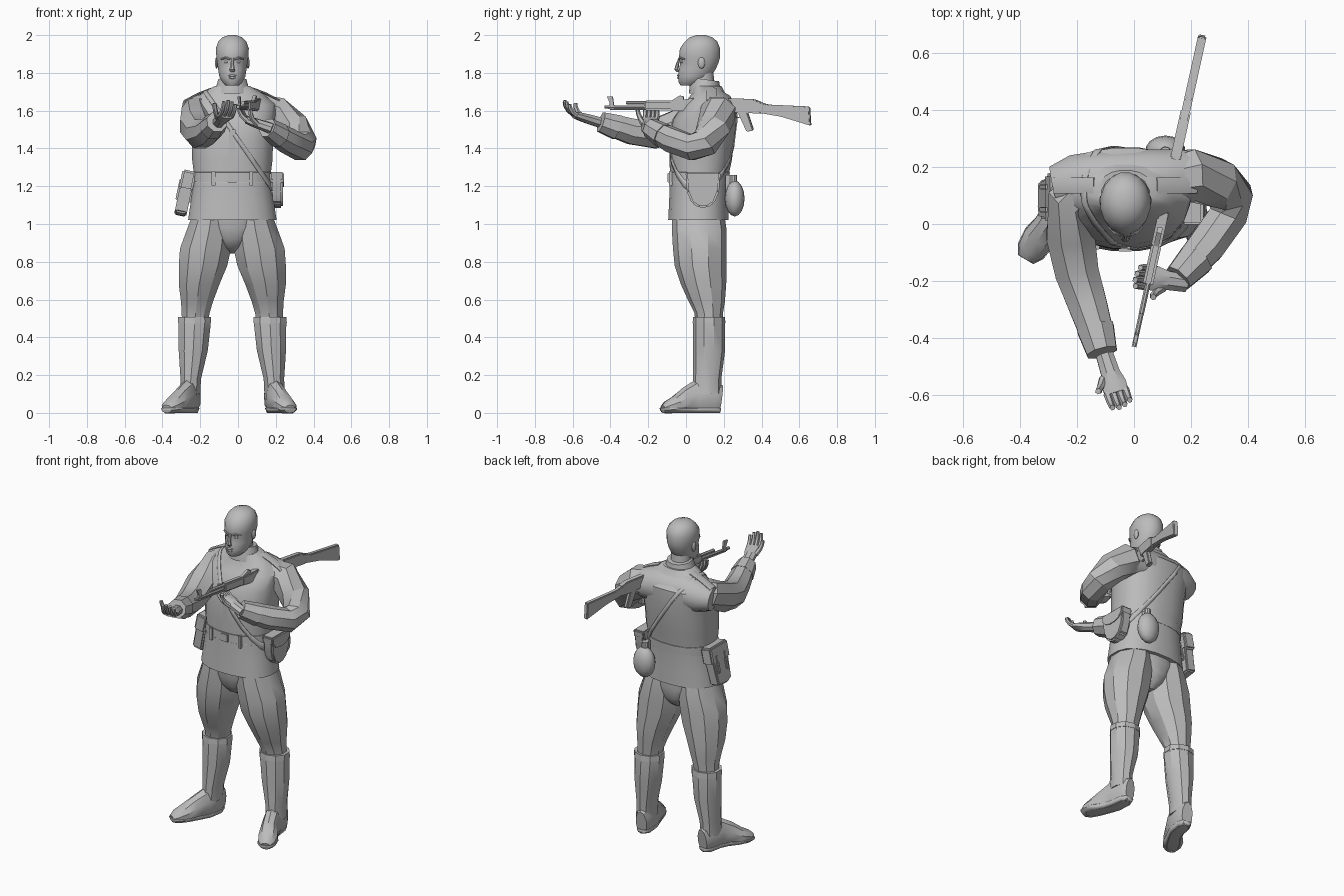
import bpy, bmesh
from math import cos, sin, pi, radians, copysign
from mathutils import Vector as V, Matrix

if "Cube" in bpy.data.objects:
    bpy.data.objects.remove(bpy.data.objects["Cube"])

grey = bpy.data.materials.new("plain_grey")
grey.use_nodes = True
grey.diffuse_color = (0.5, 0.5, 0.5, 1)
grey.node_tree.nodes["Principled BSDF"].inputs["Base Color"].default_value = (0.5, 0.5, 0.5, 1)
MID = -0.03  # body centre line


def finish(name, bm, angle=32):
    bmesh.ops.recalc_face_normals(bm, faces=bm.faces)
    me = bpy.data.meshes.new(name)
    bm.to_mesh(me)
    bm.free()
    me.materials.append(grey)
    ob = bpy.data.objects.new(name, me)
    bpy.context.collection.objects.link(ob)
    bpy.ops.object.select_all(action="DESELECT")
    ob.select_set(True)
    bpy.context.view_layer.objects.active = ob
    bpy.ops.object.shade_smooth_by_angle(angle=radians(angle))
    return ob


def tube(name, rings, n=8, flat=False, up=(0, 0, 1), floor=False, power=1):
    """Loft elliptical rings (x, y, z, side radius, up radius); power under 1 squares them."""
    bm = bmesh.new()
    pts = [V(r[:3]) for r in rings]
    loops = []
    for i, r in enumerate(rings):
        a, b = r[3], r[-1]
        if flat:
            side, top = V((1, 0, 0)), V((0, 1, 0))
        else:
            t = V()
            if i:
                t += (pts[i] - pts[i - 1]).normalized()
            if i < len(pts) - 1:
                t += (pts[i + 1] - pts[i]).normalized()
            side = t.cross(V(up)).normalized()
            top = side.cross(t).normalized()
        loop = []
        for k in range(n):
            u, v = (copysign(abs(f) ** power, f) for f in
                    (cos(2 * pi * (k + 0.5) / n), sin(2 * pi * (k + 0.5) / n)))
            co = pts[i] + side * a * u + top * b * v
            if floor:
                co.z = max(co.z, 0)
            loop.append(bm.verts.new(co))
        loops.append(loop)
    for p, q in zip(loops, loops[1:]):
        for k in range(n):
            bm.faces.new((p[k], p[(k + 1) % n], q[(k + 1) % n], q[k]))
    bm.faces.new(loops[0])
    bm.faces.new(loops[-1])
    return finish(name, bm)


def plate(name, outline, thick, matrix, bevel=0):
    """Extrude a (y, z) outline along local x."""
    bm = bmesh.new()
    f = bm.faces.new([bm.verts.new((-thick / 2, y, z)) for y, z in outline])
    ext = bmesh.ops.extrude_face_region(bm, geom=[f])
    moved = [e for e in ext["geom"] if isinstance(e, bmesh.types.BMVert)]
    bmesh.ops.translate(bm, verts=moved, vec=(thick, 0, 0))
    if bevel:
        bmesh.ops.bevel(bm, geom=bm.edges[:], offset=bevel, segments=2, affect="EDGES")
    bm.transform(matrix)
    return finish(name, bm)


def ball(name, loc, size, seg=14):
    bm = bmesh.new()
    bmesh.ops.create_uvsphere(bm, u_segments=seg, v_segments=seg // 2 + 1, radius=1)
    bm.transform(Matrix.Translation(loc) @ Matrix.Diagonal((*size, 1)))
    return finish(name, bm, 50)


def band(name, source, point, normal, width, thick):
    """Cut a strip out of a surface and thicken it."""
    bm = bmesh.new()
    bm.from_mesh(source.data)
    no = V(normal).normalized()
    for s in (1, -1):
        bmesh.ops.bisect_plane(bm, geom=bm.verts[:] + bm.edges[:] + bm.faces[:],
                               plane_co=V(point) + no * s * width / 2, plane_no=no * s, clear_outer=True)
    ob = finish(name, bm)
    mod = ob.modifiers.new("thickness", "SOLIDIFY")
    mod.thickness, mod.offset = thick, 1
    return ob


def rect(y0, y1, z0, z1):
    return [(y0, z0), (y1, z0), (y1, z1), (y0, z1)]


def hand(name, wrist, direction, normal, sign, curl):
    d, up = V(direction).normalized(), V(normal)
    side = d.cross(up).normalized()
    up = side.cross(d)
    w = V(wrist)
    tube(name + "_palm", [(*(w + d * s), a, b) for s, a, b in
         ((-.05, .033, .03), (.02, .036, .027), (.06, .047, .024), (.095, .046, .019))], 8, up=up)

    def digit(label, base, angle, lengths, r, heading):
        p, rings = base, [(*base, r, r)]
        for length in lengths:
            angle += curl
            p = p + (heading * cos(angle) + up * sin(angle)) * length
            r *= 0.9
            rings.append((*p, r, r))
        tube(name + label, rings, 6, up=side)

    for i, length in enumerate((.038, .042, .039, .032)):
        off = (1.5 - i) * 0.022 * sign
        digit(f"_finger_{i + 1}", w + d * .088 + side * off, 0, (length, length * .8, length * .6), .0135, d)
    digit("_thumb", w + d * .03 + side * sign * .03, .1, (.04, .033, .022), .015,
          (d + side * sign * .6).normalized())


# Tunic, belt and shoulder strap
torso = tube("tunic", [(MID, cy, z, a, b) for z, cy, a, b in (
    (1.02, .065, .237, .161), (1.12, .067, .222, .158), (1.22, .07, .208, .157), (1.27, .072, .206, .158),
    (1.34, .078, .215, .167), (1.45, .085, .218, .172), (1.55, .1, .228, .17), (1.63, .125, .235, .142),
    (1.69, .12, .165, .09), (1.73, .11, .095, .078))], 20, flat=True, power=.85)
tube("shoulder_yoke", [(MID + x, y, z, a, b) for x, y, z, a, b in (
    (-.25, .13, 1.585, .075, .07), (-.18, .145, 1.59, .1, .095), (-.09, .15, 1.6, .11, .112),
    (.09, .155, 1.6, .11, .112), (.18, .165, 1.59, .1, .095), (.26, .17, 1.58, .085, .07))], 12)
band("belt", torso, (0, 0, 1.245), (0, 0, 1), .05, .005)
band("shoulder_strap", torso, (-.05, 0, 1.52), (1.45, 0, 1), .022, .005)
plate("belt_buckle", rect(-.008, .008, 1.22, 1.27), .05, Matrix.Translation((MID, -.089, 0)), .003)
for x in (-.13, .07):
    plate("belt_loop", rect(-.01, .01, 1.2, 1.28), .02, Matrix.Translation((x, -.08, 0)), .003)
plate("tunic_placket", rect(-.004, .004, 1.3, 1.5), .035, Matrix.Translation((MID, -.083, 0)))
tube("collar", [(MID, .1, 1.69, .1, .085), (MID, .1, 1.735, .085, .08), (MID, .104, 1.765, .076, .072)], 14,
     up=(0, 1, 0))
for s in (1, -1):
    tube("shoulder_board", [(MID + s * x, .135, z, .03, .006)
                            for x, z in ((.11, 1.717), (.18, 1.69), (.25, 1.653))], 8)

# Head
tube("neck", [(MID, .1, 1.66, .065), (MID, .09, 1.74, .062), (MID, .085, 1.84, .06)], 12, flat=True)
tube("head", [(MID, cy, z, a, b) for z, cy, a, b in (
    (1.733, .015, .034, .045), (1.75, .026, .054, .066), (1.78, .045, .07, .089), (1.82, .06, .077, .099),
    (1.85, .07, .081, .103), (1.88, .071, .086, .111), (1.93, .074, .089, .108), (1.965, .08, .076, .088),
    (1.988, .08, .054, .062), (2.0, .08, .02, .025))], 16, flat=True)
tube("nose", [(MID, -.035, 1.878, .009, .006), (MID, -.047, 1.84, .011, .01), (MID, -.05, 1.818, .017, .012),
              (MID, -.042, 1.805, .011, .008)], 8, flat=True)
for z, w in ((1.786, .024), (1.774, .02)):
    ball("lip", (MID, -.04, z), (w, .007, .006), 10)
for s in (1, -1):
    ball("ear", (MID + s * .083, .082, 1.853), (.009, .019, .031), 10)
    ball("eye", (MID + s * .031, -.021, 1.858), (.014, .008, .007), 10)
    tube("brow", [(MID + s * .012, -.037, 1.873, .006), (MID + s * .035, -.032, 1.88, .006),
                  (MID + s * .06, -.009, 1.873, .004)], 6)

# Legs and boots
tube("breeches_seat", [(MID, y, z, a, b) for z, y, a, b in (
    (1.05, .065, .205, .14), (.98, .07, .19, .138), (.92, .073, .13, .128), (.875, .08, .07, .1),
    (.845, .085, .03, .05))], 16, flat=True)
for label, s, turn in (("left", 1, 0), ("right", -1, .045)):
    def leg(part, rows, n=10):
        return tube(f"{label}_{part}", [(MID + s * c, cy, z, a, b) for z, c, cy, a, b in rows], n, flat=True)
    leg("breeches", ((1.05, .11, .065, .105, .138), (.97, .122, .07, .125, .145), (.87, .142, .073, .142, .142),
                     (.78, .155, .077, .135, .137), (.68, .176, .093, .113, .12), (.59, .187, .11, .089, .096),
                     (.53, .194, .12, .078, .076), (.46, .2, .122, .07, .07)))
    leg("boot_shaft", ((.505, .2, .122, .089, .083), (.47, .2, .122, .09, .085), (.33, .207, .122, .081, .085),
                       (.18, .22, .112, .057, .075), (.1, .224, .11, .057, .078)))
    leg("boot_cuff", ((.508, .2, .122, .091, .084), (.475, .2, .122, .093, .087)))
    foot = tube(f"{label}_foot", [(MID + s * (x + turn * max(0, .1 - y) * 4.2), y, z, a, b) for x, y, z, a, b in (
        (.213, .185, .07, .035, .075), (.218, .15, .075, .052, .095), (.228, .06, .075, .054, .1),
        (.25, 0, .06, .052, .075), (.275, -.05, .042, .058, .052), (.295, -.095, .03, .05, .036),
        (.305, -.12, .022, .03, .02))], 10, floor=True)
    band(f"{label}_sole", foot, (0, 0, .014), (0, 0, 1), .024, .005)

# Arms and hands
tube("left_sleeve", [(.13, .15, 1.6, .085), (.2, .17, 1.585, .098), (.29, .145, 1.51, .09), (.34, .1, 1.43, .08),
                     (.33, .03, 1.405, .073), (.255, -.075, 1.445, .07), (.19, -.15, 1.485, .06)])
tube("left_cuff", [(.22, -.12, 1.467, .068), (.155, -.19, 1.51, .054)])
tube("right_sleeve", [(-.15, .14, 1.61, .08), (-.22, .085, 1.585, .088), (-.222, -.04, 1.52, .092),
                      (-.2, -.17, 1.477, .083), (-.16, -.29, 1.49, .073), (-.125, -.4, 1.525, .062)])
tube("right_cuff", [(-.135, -.365, 1.512, .07), (-.112, -.45, 1.54, .057)])
hand("right_hand", (-.088, -.505, 1.552), (.32, -1, .3), (0, .2, 1), 1, .36)
hand("left_hand", (.135, -.2, 1.52), (-1, .15, .35), (.2, -.1, 1), -1, .4)

# Belt equipment
D = [(0, 1.26), (.005, 1.17), (.03, 1.11), (.07, 1.085), (.11, 1.085), (.15, 1.11), (.175, 1.17), (.18, 1.26)]
plate("left_bag", D, .065, Matrix.Translation((.205, 0, 0)), .01)
plate("left_bag_flap", [(y * 1.04 - .003, 1.28 - (1.27 - z) * .5) for y, z in D], .076,
      Matrix.Translation((.205, 0, 0)), .008)
tilt = Matrix.Translation((-.28, .09, 1.17)) @ Matrix.Rotation(radians(12), 4, "Y")
plate("right_pouch", [(-.08, .1), (-.07, -.11), (-.03, -.13), (.06, -.12), (.08, .1)], .065, tilt, .008)
plate("right_pouch_flap", rect(-.087, .087, .01, .115), .074, tilt, .01)
for y in (-.04, .04):
    plate("right_pouch_tab", rect(y - .01, y + .01, -.05, .06), .084, tilt, .003)
ball("canteen", (.11, .258, 1.135), (.07, .052, .095))
tube("canteen_cap", [(.11, .25, 1.21, .022), (.11, .25, 1.26, .02)], 10, flat=True)
plate("canteen_strap", rect(-.015, .015, 1.12, 1.26), .02, Matrix.Translation((.11, .225, 0)), .003)

# Rifle, laid out along its own length and turned to rest through the shoulder
aim = Matrix.Translation((.12, .115, 0)) @ Matrix.Rotation(radians(-12.4), 4, "Z")
for part, outline, thick, bev in (
        ("stock", [(.27, 1.65), (.33, 1.632), (.553, 1.622), (.56, 1.52), (.4, 1.568), (.27, 1.59)], .03, .005),
        ("receiver", [(-.2, 1.6), (.29, 1.585), (.29, 1.645), (.25, 1.662), (-.06, 1.668), (-.2, 1.65)], .036, .005),
        ("handguard", rect(-.34, -.19, 1.6, 1.655), .036, .008),
        ("rear_sight", [(-.2, 1.65), (-.13, 1.65), (-.13, 1.675), (-.15, 1.68)], .018, 0),
        ("front_sight", [(-.54, 1.61), (-.505, 1.61), (-.515, 1.675), (-.545, 1.675), (-.53, 1.64)], .012, 0),
        ("grip", [(.16, 1.6), (.215, 1.6), (.25, 1.497), (.212, 1.488)], .026, .005),
        ("trigger_guard", rect(.09, .17, 1.56, 1.566), .012, 0),
        ("charging_handle", rect(.0, .015, 1.635, 1.645), .075, 0)):
    plate("rifle_" + part, outline, thick, aim, bev)
for part, s0, s1, z, r in (("barrel", -.558, -.3, 1.62, .009), ("gas_tube", -.44, -.3, 1.642, .01),
                           ("cleaning_rod", -.53, -.3, 1.607, .004)):
    tube("rifle_" + part, [(*(aim @ V((0, s, z))), r) for s in (s0, s1)])
